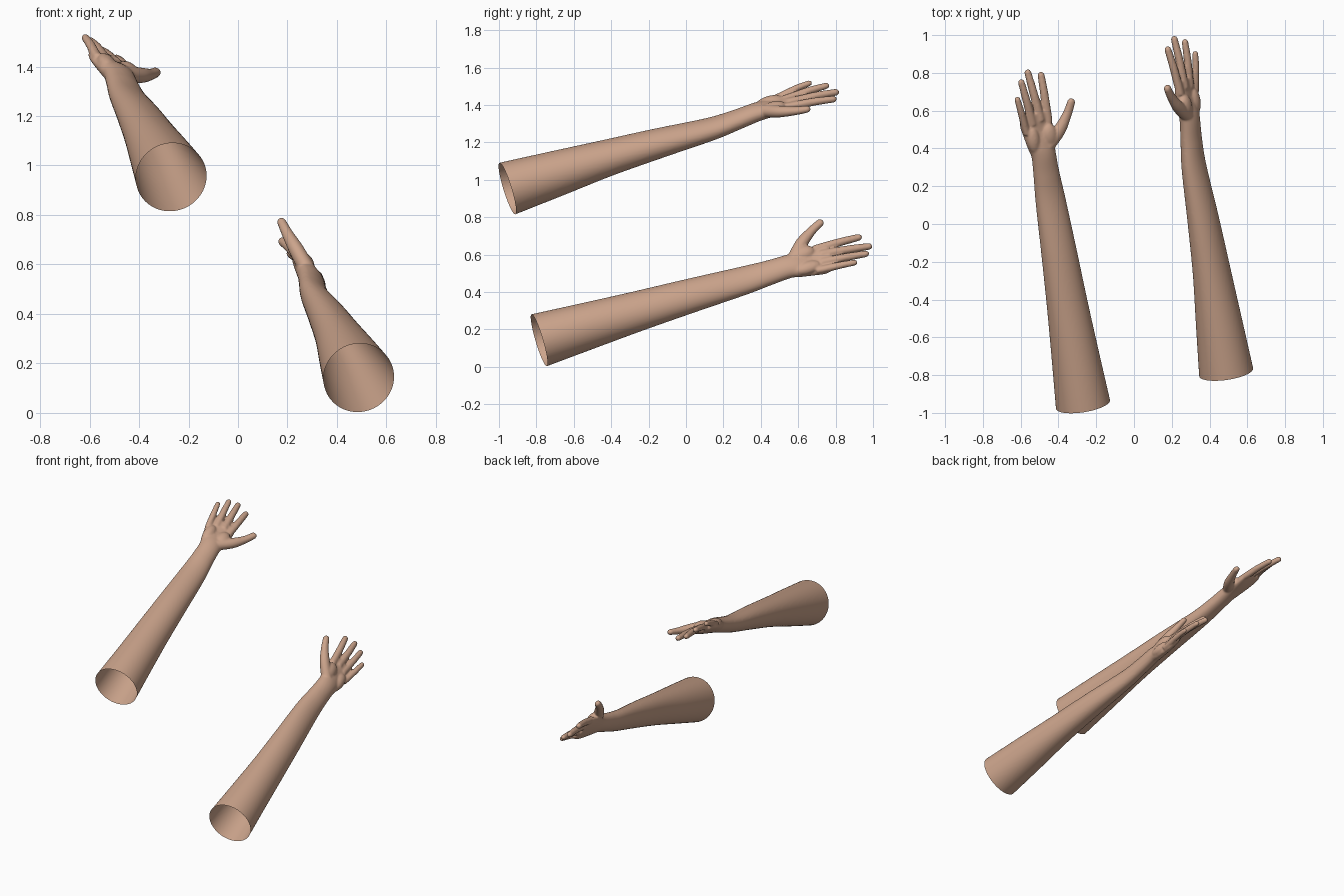
import bpy, bmesh, math
from mathutils import Vector, Matrix

cube = bpy.data.objects.get("Cube")
if cube:
    bpy.data.objects.remove(cube, do_unlink=True)

skin = bpy.data.materials.new("skin")
skin.use_nodes = True
skin.diffuse_color = (0.60, 0.37, 0.26, 1)
skin.node_tree.nodes["Principled BSDF"].inputs["Base Color"].default_value = skin.diffuse_color

WRIST = 1.41   # distance from shoulder cut to wrist
bm = bmesh.new()


def catmull(stations, steps):
    """Smoothly resample stations given as tuples."""
    pts = [stations[0]] + stations + [stations[-1]]
    out = []
    for i in range(1, len(pts) - 2):
        for k in range(steps):
            u = k / steps
            out.append([0.5 * (2 * b + (c - a) * u + (2 * a - 5 * b + 4 * c - d) * u**2
                               + (3 * b - a - 3 * c + d) * u**3)
                        for a, b, c, d in zip(*pts[i - 1:i + 3])])
    return out + [list(stations[-1])]


def tube(stations, steps=6, sides=40):
    """Loft closed elliptical rings; station = x, y, z, half width, half depth."""
    pts = catmull(stations, steps)
    rings = []
    for i, p in enumerate(pts):
        ahead, behind = pts[min(i + 1, len(pts) - 1)], pts[max(i - 1, 0)]
        along = (Vector(ahead[:3]) - Vector(behind[:3])).normalized()
        side = along.cross(Vector((0, 0, 1))).normalized()
        up = side.cross(along)
        rings.append([bm.verts.new(Vector(p[:3]) + side * p[3] * math.cos(t) + up * p[4] * math.sin(t))
                      for t in (2 * math.pi * k / sides for k in range(sides))])
    for r, s in zip(rings, rings[1:]):
        for k in range(sides):
            j = (k + 1) % sides
            bm.faces.new((r[k], r[j], s[j], s[k]))
    bm.faces.new(rings[0][::-1])
    bm.faces.new(rings[-1])


def ball(center, size):
    bmesh.ops.create_uvsphere(bm, u_segments=24, v_segments=16, radius=1,
                              matrix=Matrix.Translation(center) @ Matrix.Diagonal((*size, 1)))


def hand(x, y, z):
    return Vector((x, WRIST + y, z))


# Arm and palm: x toward thumb, y along the arm, z out of the palm
tube([(0, -0.08, 0, 0.149, 0.149), (0, 0, 0, 0.145, 0.144), (0, 0.28, 0, 0.127, 0.121),
      (0, 0.56, 0, 0.111, 0.096), (0.002, 0.85, -0.005, 0.097, 0.077),
      (0.004, 1.14, -0.014, 0.083, 0.057), (0.002, 1.29, -0.008, 0.072, 0.050),
      (0, 1.40, 0, 0.068, 0.047), (-0.005, 1.46, -0.002, 0.077, 0.042),
      (-0.008, 1.53, -0.008, 0.087, 0.032), (-0.012, 1.59, -0.006, 0.094, 0.027),
      (-0.012, 1.635, -0.003, 0.078, 0.022)], 10, 64)
ball(hand(-0.05, 0.085, 0.012), (0.037, 0.075, 0.031))   # heel of the palm
ball(hand(0.045, 0.085, 0.014), (0.045, 0.07, 0.034))    # base of the thumb

# Fingers: knuckle, tip, radius
fingers = [((0.058, 0.215, -0.003), (0.069, 0.426, -0.030), 0.022),
           ((0.008, 0.235, 0.000), (-0.006, 0.460, -0.030), 0.022),
           ((-0.043, 0.225, 0.006), (-0.063, 0.425, -0.002), 0.021),
           ((-0.088, 0.185, 0.012), (-0.110, 0.345, 0.022), 0.019)]
for knuckle, tip, r in fingers:
    a, b = hand(*knuckle), hand(*tip)
    way = (b - a).normalized()
    b -= way * r * 0.85
    middle = a.lerp(b, 0.5) + Vector((0, 0, 0.003))
    tube([(*(a - way * 0.06), r, r * 0.9), (*a, r * 1.05, r), (*middle, r, r * 0.95),
          (*b, r * 0.86, r * 0.82)], 6, 24)
    ball(b, (r * 0.86, r * 0.95, r * 0.82))

# Thumb
thumb_tip = hand(0.194, 0.234, 0.021)
tube([(*hand(0.02, 0.025, 0.008), 0.036, 0.034), (*hand(0.105, 0.10, 0.014), 0.034, 0.031),
      (*hand(0.162, 0.175, 0.017), 0.025, 0.023), (*thumb_tip, 0.022, 0.019)], 8, 24)
ball(thumb_tip, (0.022, 0.023, 0.019))

# Fuse the parts into one smooth skin
source_mesh = bpy.data.meshes.new("arm_parts")
bm.to_mesh(source_mesh)
bm.free()
source = bpy.data.objects.new("arm_parts", source_mesh)
bpy.context.scene.collection.objects.link(source)
remesh = source.modifiers.new("fuse", "REMESH")
remesh.mode = "VOXEL"
remesh.voxel_size = 0.006
soften = source.modifiers.new("soften", "SMOOTH")
soften.factor = 0.5
soften.iterations = 7
graph = bpy.context.evaluated_depsgraph_get()
skin_mesh = bpy.data.meshes.new_from_object(source.evaluated_get(graph))
bpy.data.objects.remove(source, do_unlink=True)

# Open the shoulder end
bm = bmesh.new()
bm.from_mesh(skin_mesh)
bmesh.ops.bisect_plane(bm, geom=bm.verts[:] + bm.edges[:] + bm.faces[:], plane_co=(0, 0, 0),
                       plane_no=(0, -1, 0), clear_outer=True)
bmesh.ops.recalc_face_normals(bm, faces=bm.faces[:])
for f in bm.faces:
    f.smooth = True
bm.to_mesh(skin_mesh)
bm.free()
skin_mesh.materials.clear()
skin_mesh.materials.append(skin)


def place(name, shoulder, along, thumb_side, mirrored):
    """Set a copy of the arm in place; the mirrored copy is the other hand."""
    d = Vector(along).normalized()
    t = Vector(thumb_side)
    t = (t - d * t.dot(d)).normalized()
    n = d.cross(t) if mirrored else t.cross(d)
    mesh = skin_mesh.copy()
    mesh.name = name
    m = Matrix((t, d, n)).transposed().to_4x4()
    mesh.transform(Matrix.Translation(shoulder) @ m)
    if mirrored:
        mesh.flip_normals()
    bpy.context.scene.collection.objects.link(bpy.data.objects.new(name, mesh))


place("right_arm", (-0.27, -0.955, 0.953), (-0.149, 0.945, 0.29), (0.894, 0.25, -0.37), False)
place("left_arm", (0.488, -0.785, 0.142), (-0.137, 0.95, 0.281), (-0.528, -0.312, 0.79), True)
bpy.data.meshes.remove(skin_mesh)
